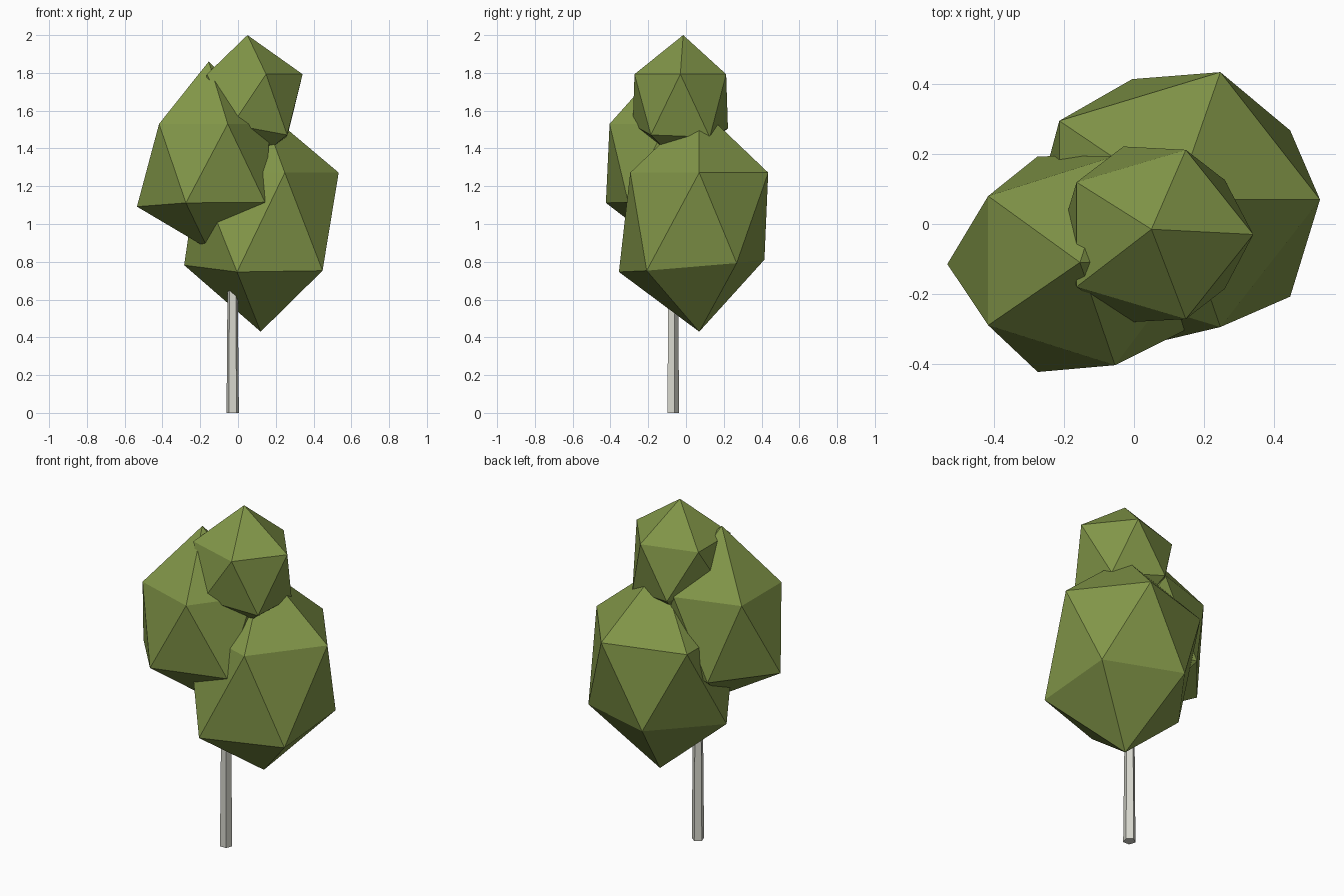
import bpy, bmesh
from math import cos, sin, pi

if "Cube" in bpy.data.objects:
    bpy.data.objects.remove(bpy.data.objects["Cube"])


def paint(name, colour):
    mat = bpy.data.materials.new(name)
    mat.diffuse_color = (*colour, 1)
    mat.use_nodes = True
    mat.node_tree.nodes["Principled BSDF"].inputs["Base Color"].default_value = mat.diffuse_color
    return mat


leaf = paint("leaf_green", (0.222, 0.305, 0.065))
bark = paint("pale_bark", (0.68, 0.68, 0.61))


def ring(bm, centre, rx, ry, sides, start, tilt=(0, 0)):
    x, y, z = centre
    verts = []
    for i in range(sides):
        c, s = cos(start + 2 * pi * i / sides), sin(start + 2 * pi * i / sides)
        verts.append(bm.verts.new((x + rx * c, y + ry * s,
                                   z + tilt[0] * c + tilt[1] * s)))
    return verts


def finish(bm, name, material):
    bmesh.ops.recalc_face_normals(bm, faces=bm.faces)
    mesh = bpy.data.meshes.new(name)
    bm.to_mesh(mesh)
    bm.free()
    mesh.materials.append(material)
    obj = bpy.data.objects.new(name, mesh)
    bpy.context.collection.objects.link(obj)


def leaf_clump(name, top, upper, lower, bottom, tilt):
    """Uneven icosahedron: two tips and two staggered five-point rings."""
    bm = bmesh.new()
    t, b = bm.verts.new(top), bm.verts.new(bottom)
    up = ring(bm, *upper, 5, 0)
    lo = ring(bm, *lower, 5, pi / 5, tilt)
    for i in range(5):
        j = (i + 1) % 5
        bm.faces.new((t, up[i], up[j]))
        bm.faces.new((up[i], lo[i], up[j]))
        bm.faces.new((up[j], lo[i], lo[j]))
        bm.faces.new((b, lo[j], lo[i]))
    finish(bm, name, leaf)


# Foliage
leaf_clump("lower_foliage", (0.12, 0.07, 1.62),
           ((0.12, 0.07, 1.272), 0.413, 0.384),
           ((0.12, 0.03, 0.777), 0.405, 0.405), (0.12, 0.07, 0.43),
           (-0.005, 0.034))
leaf_clump("side_foliage", (-0.155, -0.11, 1.86),
           ((-0.155, -0.105, 1.53), 0.325, 0.315),
           ((-0.16, -0.115, 1.10), 0.375, 0.325), (-0.16, -0.11, 0.87),
           (0.008, -0.015))
leaf_clump("top_foliage", (0.05, -0.015, 2.0),
           ((0.062, -0.03, 1.793), 0.28, 0.255),
           ((0.05, -0.03, 1.502), 0.26, 0.265), (0.05, -0.02, 1.30),
           (-0.045, -0.01))

# Five-sided trunk, running up into the foliage
bm = bmesh.new()
base = ring(bm, (-0.028, -0.071, 0), 0.0345, 0.0345, 5, pi / 2)
tip = ring(bm, (-0.029, -0.07, 0.9), 0.026, 0.026, 5, pi / 2)
bm.faces.new(base)
bm.faces.new(tip)
for i in range(5):
    j = (i + 1) % 5
    bm.faces.new((base[i], base[j], tip[j], tip[i]))
finish(bm, "trunk", bark)
